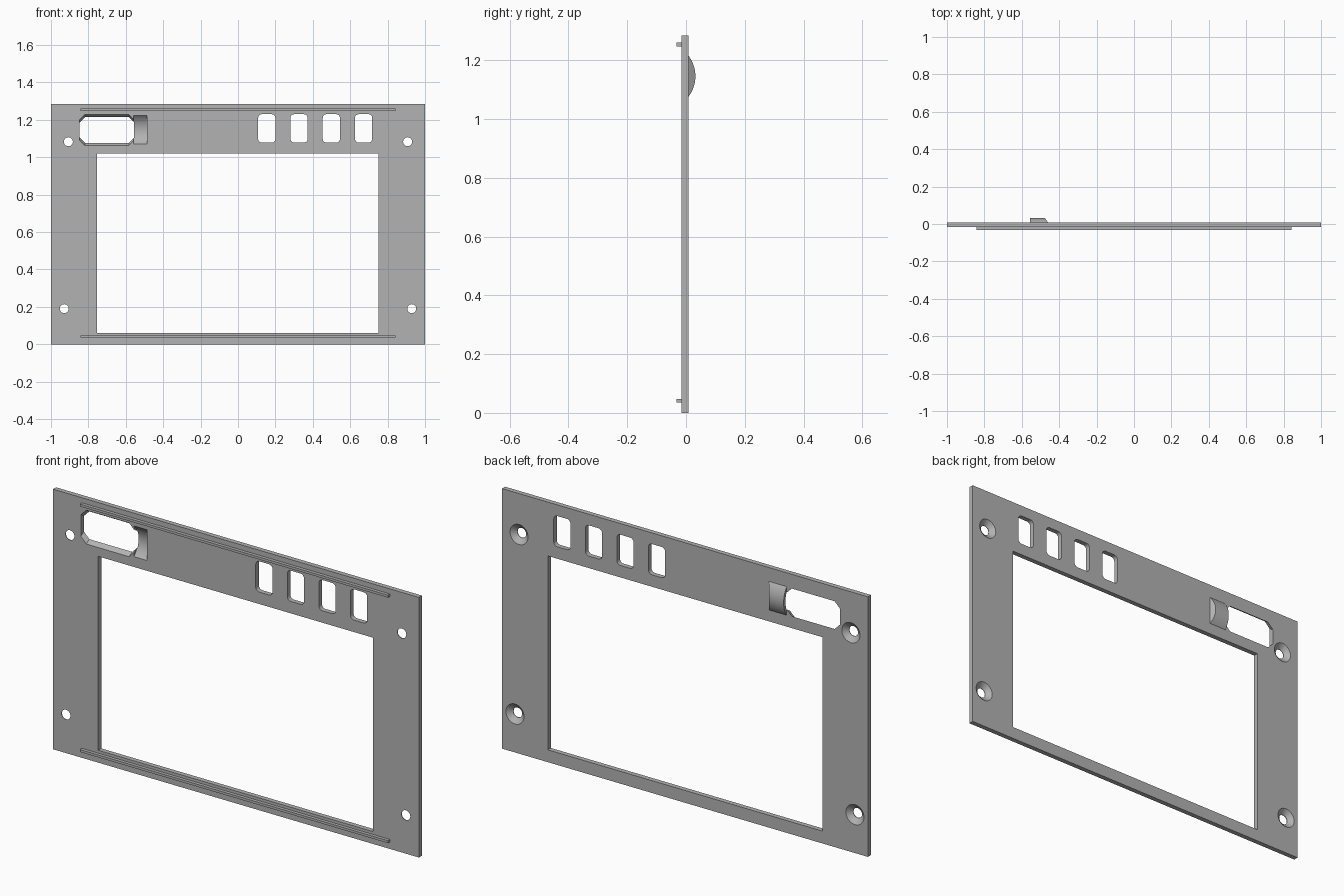
import bpy, bmesh, math
from math import cos, sin, pi

cube = bpy.data.objects.get("Cube")
if cube:
    bpy.data.objects.remove(cube, do_unlink=True)

grey = bpy.data.materials.new("plain grey")
grey.use_nodes = True
color = (0.45, 0.45, 0.45, 1)
grey.diffuse_color = color
grey.node_tree.nodes["Principled BSDF"].inputs["Base Color"].default_value = color

FRONT, BACK, HEIGHT = -0.016, 0.008, 1.285


def loft(name, ring_a, ring_b):
    """Closed solid between two matching rings of points."""
    bm = bmesh.new()
    a = [bm.verts.new(p) for p in ring_a]
    b = [bm.verts.new(p) for p in ring_b]
    bm.faces.new(a)
    bm.faces.new(b)
    for i in range(len(a)):
        j = (i + 1) % len(a)
        bm.faces.new((a[i], a[j], b[j], b[i]))
    bmesh.ops.recalc_face_normals(bm, faces=bm.faces)
    mesh = bpy.data.meshes.new(name)
    bm.to_mesh(mesh)
    bm.free()
    mesh.materials.append(grey)
    obj = bpy.data.objects.new(name, mesh)
    bpy.context.collection.objects.link(obj)
    return obj


def rounded(x, z, hw, hh, r, y, steps):
    """Rectangle in the xz plane with rounded or chamfered corners."""
    pts = []
    for k, (sx, sz) in enumerate(((1, 1), (-1, 1), (-1, -1), (1, -1))):
        for s in range(steps + 1):
            t = (k + s / steps) * pi / 2
            pts.append((x + sx * (hw - r) + r * cos(t), y, z + sz * (hh - r) + r * sin(t)))
    return pts


def circle(x, z, r, y, n=32):
    return [(x + r * cos(2 * pi * i / n), y, z + r * sin(2 * pi * i / n)) for i in range(n)]


def box(name, x0, x1, y0, y1, z0, z1):
    ring = lambda y: [(x0, y, z0), (x1, y, z0), (x1, y, z1), (x0, y, z1)]
    return loft(name, ring(y0), ring(y1))


def combine(obj, tool, operation):
    """Apply a boolean and discard the tool."""
    tool.hide_render = True
    mod = obj.modifiers.new("boolean", "BOOLEAN")
    mod.operation, mod.solver, mod.object = operation, "EXACT", tool
    bpy.context.view_layer.update()
    deps = bpy.context.evaluated_depsgraph_get()
    mesh = bpy.data.meshes.new_from_object(obj.evaluated_get(deps))
    obj.modifiers.clear()
    obj.data = mesh
    bpy.data.objects.remove(tool, do_unlink=True)


# Main plate with the screen opening
plate = box("front_panel", -1, 1, FRONT, BACK, 0, HEIGHT)
combine(plate, box("screen_cut", -0.753, 0.75, -0.1, 0.1, 0.061, 1.019), "DIFFERENCE")

# Four rounded button openings
for i in range(4):
    x = 0.154 + i * 0.1725
    combine(plate, loft("button_cut", rounded(x, 1.154, 0.046, 0.076, 0.02, -0.1, 6),
                        rounded(x, 1.154, 0.046, 0.076, 0.02, 0.1, 6)), "DIFFERENCE")

# Screw holes, countersunk from the back
for x, z in ((-0.907, 1.083), (0.907, 1.083), (-0.929, 0.19), (0.929, 0.19)):
    combine(plate, loft("hole_cut", circle(x, z, 0.024, -0.1), circle(x, z, 0.024, 0.1)), "DIFFERENCE")
    combine(plate, loft("sink_cut", circle(x, z, 0.024, FRONT + 0.003),
                        circle(x, z, 0.052, BACK + 0.002)), "DIFFERENCE")

# Curved hood on the back beside the slot
SLOT_Z, AXIS_Y = 1.146, -0.084


def hood_ring(x, lean, r, y_min, n=24):
    half = math.acos((y_min - AXIS_Y) / r)
    pts = []
    for i in range(n + 1):
        t = -half + 2 * half * i / n
        y = AXIS_Y + r * cos(t)
        pts.append((x - lean * (y - BACK), y, SLOT_Z + r * sin(t)))
    return pts


combine(plate, loft("hood", hood_ring(-0.556, 0, 0.116, 0.004),
                    hood_ring(-0.46, 0.67, 0.116, 0.004)), "UNION")

# Tapered slot with chamfered corners, then the hollow under the hood
combine(plate, loft("slot_cut", rounded(-0.701, SLOT_Z, 0.147, 0.084, 0.03, FRONT - 0.001, 1),
                    rounded(-0.701, SLOT_Z, 0.147, 0.068, 0.03, BACK + 0.001, 1)), "DIFFERENCE")
combine(plate, loft("hollow_cut", hood_ring(-0.558, 0, 0.102, -0.02),
                    hood_ring(-0.486, 0, 0.102, -0.02)), "DIFFERENCE")

# Long thin ribs on the front face
ribs = [box(name, -0.842, 0.842, -0.032, FRONT, z - 0.006, z + 0.006)
        for name, z in (("upper_rib", 1.254), ("lower_rib", 0.041))]

# Smooth the curved walls, keep the edges crisp
bpy.ops.object.select_all(action="DESELECT")
plate.select_set(True)
bpy.context.view_layer.objects.active = plate
bpy.ops.object.shade_smooth_by_angle(angle=math.radians(25))
